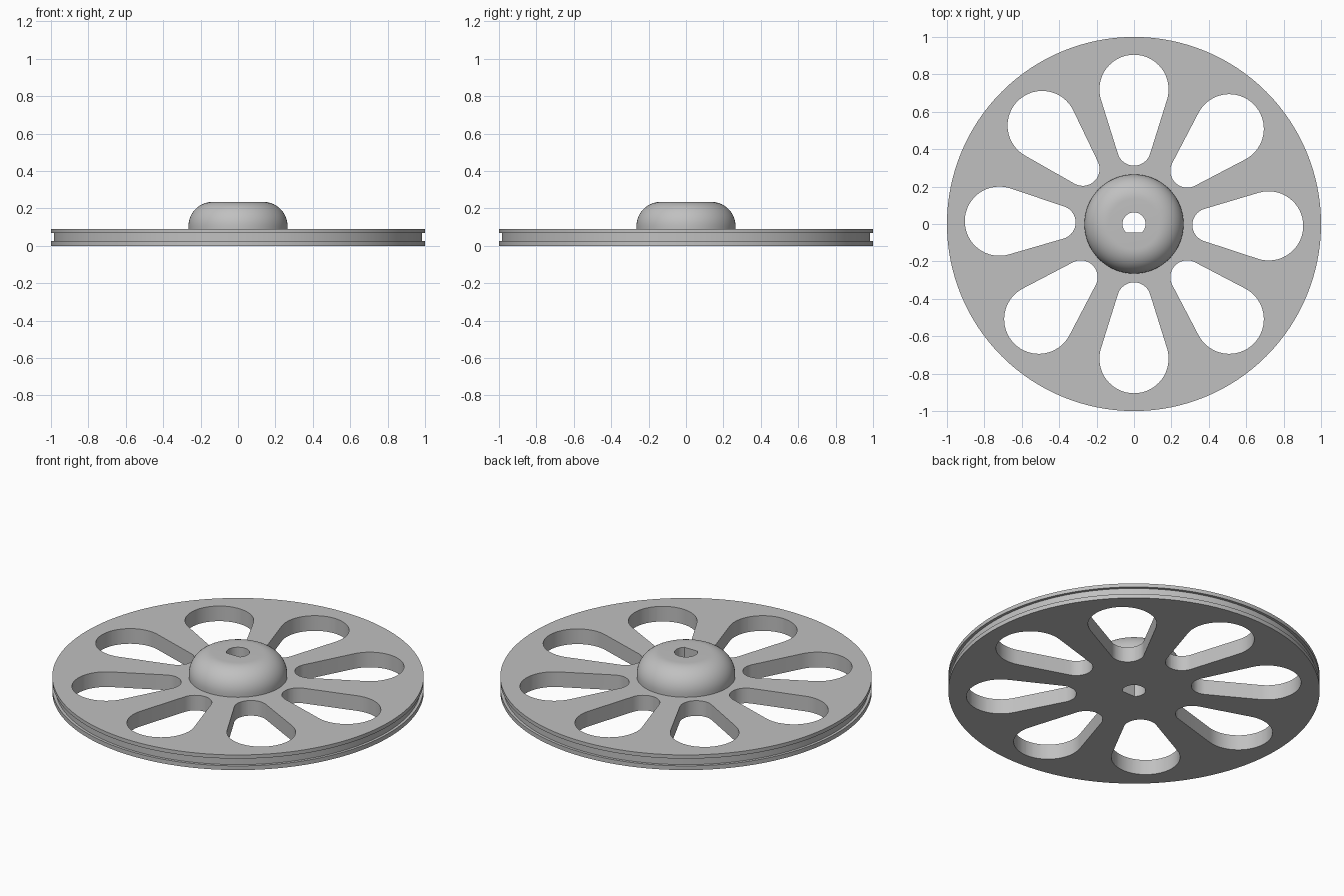
import bpy, bmesh
from math import sin, cos, asin, pi, radians, tau
from mathutils import Matrix, Vector

cube = bpy.data.objects.get("Cube")
if cube:
    bpy.data.objects.remove(cube, do_unlink=True)

# Plain grey material
grey = bpy.data.materials.new("plain_grey")
grey.use_nodes = True
grey.diffuse_color = (0.53, 0.53, 0.53, 1)
grey.node_tree.nodes["Principled BSDF"].inputs["Base Color"].default_value = grey.diffuse_color


def arc(cx, cy, r, start, end, steps):
    """Points on a circular arc, both ends included."""
    return [(cx + r * cos(start + (end - start) * i / steps),
             cy + r * sin(start + (end - start) * i / steps)) for i in range(steps + 1)]


def make_object(name, bm):
    bmesh.ops.recalc_face_normals(bm, faces=bm.faces)
    mesh = bpy.data.meshes.new(name)
    bm.to_mesh(mesh)
    bm.free()
    mesh.materials.append(grey)
    obj = bpy.data.objects.new(name, mesh)
    bpy.context.collection.objects.link(obj)
    return obj


def add_prism(bm, outline, angle=0.0):
    """Upright prism passing right through the wheel."""
    turn = Matrix.Rotation(angle, 3, 'Z')
    face = bm.faces.new([bm.verts.new(turn @ Vector((x, y, -0.1))) for x, y in outline])
    top = bmesh.ops.extrude_face_region(bm, geom=[face])["geom"]
    bmesh.ops.translate(bm, vec=(0, 0, 0.5),
                        verts=[v for v in top if isinstance(v, bmesh.types.BMVert)])


# Wheel body: grooved rim, flat web and domed hub turned as one profile
profile = [(0, 0), (1, 0), (1, 0.025), (0.984, 0.025), (0.984, 0.068),
           (1, 0.068), (1, 0.09), (0.265, 0.09)]
profile += arc(0.135, 0.105, 0.13, 0, pi / 2, 14) + [(0, 0.235)]
bm = bmesh.new()
verts = [bm.verts.new((r, 0, z)) for r, z in profile]
edges = [bm.edges.new(pair) for pair in zip(verts, verts[1:])]
bmesh.ops.spin(bm, geom=verts + edges, cent=(0, 0, 0), axis=(0, 0, 1),
               angle=tau, steps=128, use_duplicate=False)
bmesh.ops.remove_doubles(bm, verts=bm.verts, dist=0.0001)
wheel = make_object("pulley_wheel", bm)

# Cutter: eight teardrop windows and the D-shaped shaft bore
outer_c, outer_r, inner_c, inner_r = 0.72, 0.185, 0.402, 0.09
lean = pi / 2 + asin((outer_r - inner_r) / (outer_c - inner_c))
teardrop = (arc(outer_c, 0, outer_r, -lean, lean, 32)
            + arc(inner_c, 0, inner_r, lean, tau - lean, 20))
flat = asin(0.045 / 0.062)
bm = bmesh.new()
for degrees in (-0.8, 45, 90, 133, 178.8, 225, 270, 315):
    add_prism(bm, teardrop, radians(degrees))
add_prism(bm, arc(0, 0, 0.062, -flat, pi + flat, 28))
cutter = make_object("window_cutter", bm)
cutter.hide_render = True

# Cut the openings and keep the finished mesh
cut = wheel.modifiers.new("openings", 'BOOLEAN')
cut.operation = 'DIFFERENCE'
cut.solver = 'EXACT'
cut.object = cutter
bpy.context.view_layer.update()
graph = bpy.context.evaluated_depsgraph_get()
finished = bpy.data.meshes.new_from_object(wheel.evaluated_get(graph))
wheel.modifiers.clear()
wheel.data = finished
bpy.data.objects.remove(cutter, do_unlink=True)

# Smooth curved walls, crisp rims
bpy.ops.object.select_all(action='DESELECT')
wheel.select_set(True)
bpy.context.view_layer.objects.active = wheel
bpy.ops.object.shade_smooth_by_angle(angle=radians(30))
